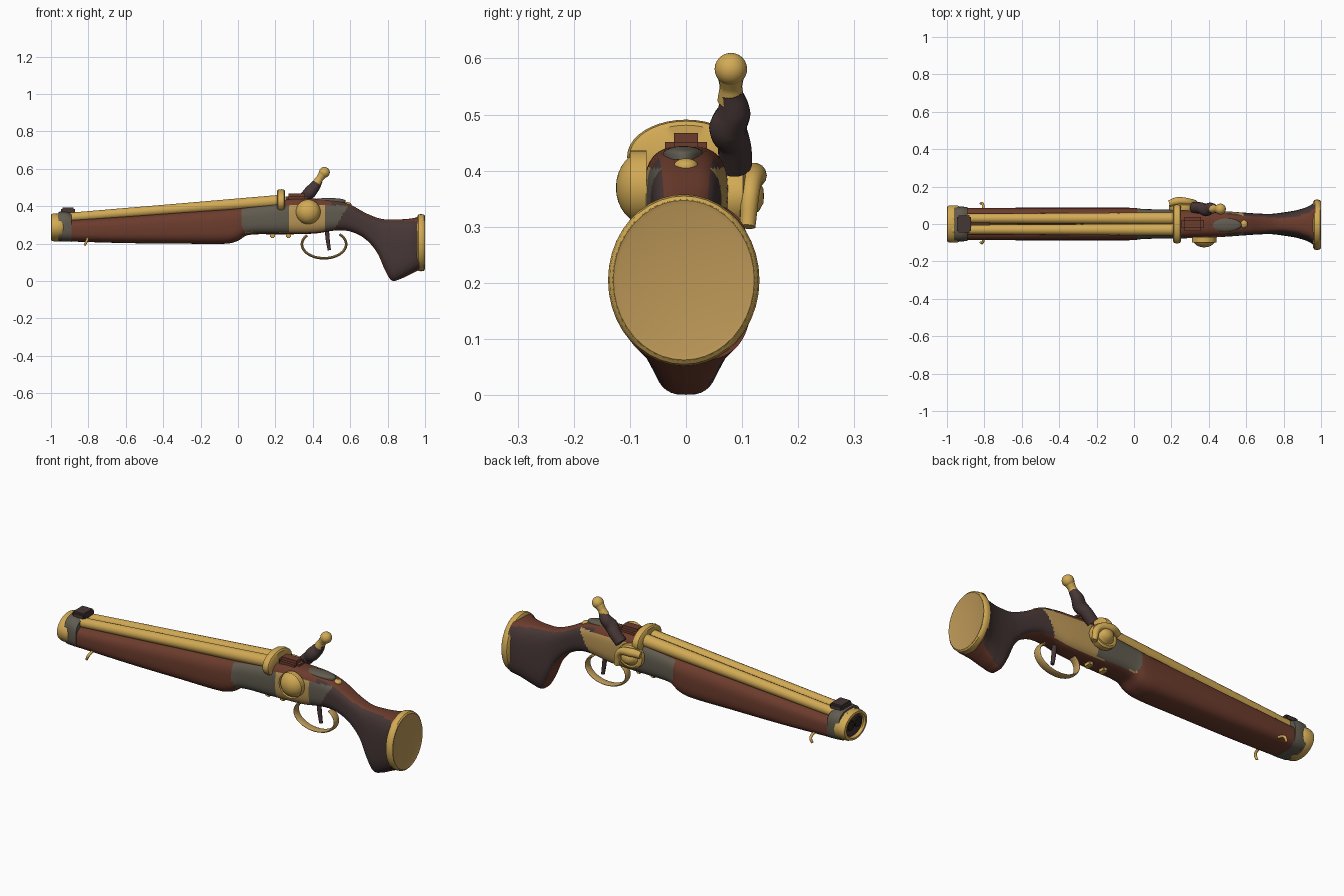
import bpy, bmesh, math
from mathutils import Vector

cube = bpy.data.objects.get("Cube")
if cube:
    bpy.data.objects.remove(cube, do_unlink=True)


def material(name, rgb):
    m = bpy.data.materials.new(name)
    m.use_nodes = True
    m.diffuse_color = (*rgb, 1)
    m.node_tree.nodes["Principled BSDF"].inputs["Base Color"].default_value = (*rgb, 1)
    return m


BRASS = material("brass", (0.64, 0.40, 0.09))
TAN = material("aged brass", (0.50, 0.31, 0.095))
WOOD = material("red brown wood", (0.15, 0.045, 0.026))
DARK = material("dark brown", (0.062, 0.038, 0.037))
STEEL = material("grey steel", (0.12, 0.107, 0.08))
BORE = material("black bore", (0.02, 0.015, 0.012))


def finish(ob, *mats, angle=40):
    for m in mats:
        ob.data.materials.append(m)
    bpy.ops.object.select_all(action='DESELECT')
    ob.select_set(True)
    bpy.context.view_layer.objects.active = ob
    bpy.ops.object.shade_smooth_by_angle(angle=math.radians(angle))
    return ob


def from_bmesh(name, bm, *mats, angle=40):
    bmesh.ops.remove_doubles(bm, verts=bm.verts, dist=1e-5)
    bmesh.ops.recalc_face_normals(bm, faces=bm.faces)
    mesh = bpy.data.meshes.new(name)
    bm.to_mesh(mesh)
    bm.free()
    ob = bpy.data.objects.new(name, mesh)
    bpy.context.collection.objects.link(ob)
    return finish(ob, *mats, angle=angle)


def skin(bm, rings, caps=True):
    n = len(rings[0])
    for a, b in zip(rings, rings[1:]):
        for i in range(n):
            j = (i + 1) % n
            bm.faces.new((a[i], a[j], b[j], b[i]))
    if caps:
        bm.faces.new(rings[0])
        bm.faces.new(rings[-1])


def loft(name, keys, mats, power=3.0, steps=150, n=48):
    """Skin rounded-box sections given as (x, bottom, top, half width)."""
    def slope(i, c):
        a, b = keys[max(i - 1, 0)], keys[min(i + 1, len(keys) - 1)]
        return (b[c] - a[c]) / (b[0] - a[0])

    def sample(x):
        i = max(k for k in range(len(keys) - 1) if keys[k][0] <= x + 1e-9)
        a, b = keys[i], keys[i + 1]
        h = b[0] - a[0]
        t = min((x - a[0]) / h, 1)
        return [a[c] * (1 + 2*t) * (1-t)**2 + b[c] * t*t * (3 - 2*t)
                + h * (slope(i, c) * t * (1-t)**2 - slope(i + 1, c) * t*t * (1-t))
                for c in (1, 2, 3)]

    bm, rings = bmesh.new(), []
    for s in range(steps + 1):
        x = keys[0][0] + (keys[-1][0] - keys[0][0]) * s / steps
        lo, hi, w = sample(x)
        ring = []
        for k in range(n):
            c, q = math.cos(math.tau * k / n), math.sin(math.tau * k / n)
            y = math.copysign(abs(c) ** (2 / power), c) * w
            z = math.copysign(abs(q) ** (2 / power), q) * (hi - lo) / 2
            ring.append(bm.verts.new((x, y, (hi + lo) / 2 + z)))
        rings.append(ring)
    skin(bm, rings)
    return from_bmesh(name, bm, *mats, angle=50)


def lathe(name, profile, mat, loc, axis, scale=(1, 1, 1), n=40):
    """Revolve (radius, height) points about an axis."""
    bm, rings = bmesh.new(), []
    for r, h in profile:
        ring = []
        for k in range(n):
            a, b = r * math.cos(math.tau * k / n), r * math.sin(math.tau * k / n)
            p = {'x': (h, a, b), 'y': (a, h, b), 'z': (a, b, h)}[axis]
            ring.append(bm.verts.new([p[i] * scale[i] + loc[i] for i in range(3)]))
        rings.append(ring)
    skin(bm, rings, caps=False)
    return from_bmesh(name, bm, mat)


def dome(r, h, steps=8):
    return [(r * math.cos(k * math.pi / 2 / steps), h * math.sin(k * math.pi / 2 / steps))
            for k in range(steps + 1)]


def tube(name, points, mat, scale_y=1, res=8):
    """Round tube through (x, y, z, radius) points."""
    cu = bpy.data.curves.new(name, 'CURVE')
    cu.dimensions, cu.bevel_depth, cu.bevel_resolution = '3D', 1, 5
    cu.use_fill_caps, cu.resolution_u = True, res
    sp = cu.splines.new('BEZIER')
    sp.bezier_points.add(len(points) - 1)
    for bp, p in zip(sp.bezier_points, points):
        bp.co, bp.radius = p[:3], p[3]
        bp.handle_left_type = bp.handle_right_type = 'AUTO'
    ob = bpy.data.objects.new(name, cu)
    bpy.context.collection.objects.link(ob)
    bpy.ops.object.select_all(action='DESELECT')
    ob.select_set(True)
    bpy.context.view_layer.objects.active = ob
    bpy.ops.object.convert(target='MESH')
    ob = bpy.context.object
    ob.scale.y = scale_y
    ob.data.materials.clear()
    return finish(ob, mat)


def box(name, loc, size, mat, bevel=0.008):
    bm = bmesh.new()
    bmesh.ops.create_cube(bm, size=1)
    for v in bm.verts:
        v.co = Vector([v.co[i] * size[i] + loc[i] for i in range(3)])
    bmesh.ops.bevel(bm, geom=bm.edges[:], offset=bevel, segments=2, affect='EDGES')
    return from_bmesh(name, bm, mat)


# One-piece wooden stock, with steel and brass side plates set by face rule
stock = loft("stock", [
    (-0.95, .213, .325, .085), (-0.6, .203, .348, .087), (-0.3, .20, .37, .087),
    (-0.06, .20, .387, .087), (0.0, .215, .393, .086), (0.05, .245, .4, .08),
    (0.2, .25, .42, .078), (0.29, .25, .442, .076), (0.42, .255, .44, .072),
    (0.52, .27, .432, .066), (0.6, .265, .408, .06), (0.68, .225, .365, .055),
    (0.745, .15, .338, .055), (0.785, .06, .33, .06), (0.82, .004, .33, .065),
    (0.87, .012, .33, .074), (0.93, .04, .335, .093), (0.97, .06, .345, .118)],
    (WOOD, STEEL, TAN, DARK), steps=220)
for f in stock.data.polygons:
    x, y, z = f.center
    side = abs(f.normal.y) > 0.55
    if side and 0.02 + max(0, 0.30 - z) * 0.5 < x < 0.51 + (z - 0.27) * 0.6 and z < 0.405:
        f.material_index = 1
        if (y > 0 and x > 0.27) or (y < 0 and 0.27 < x < 0.46) or z < 0.262:
            f.material_index = 2
    elif x > 0.5 and abs(f.normal.y) > 0.6:
        f.material_index = 3

# Twin barrels resting in the sloping fore-end
for side, y in (("left", .03), ("right", -.03)):
    tube(side + "_barrel", [(-0.97, y, .335, .025), (-0.4, y, .38, .028),
                            (0.22, y, .428, .033)], BRASS)
    lathe(side + "_bore", [(0, 0), (.026, 0), (.026, .02), (0, .02)], BORE,
          (-0.992, y, .295), 'x')

# Muzzle cap, collar and front sight
lathe("muzzle_rim", [(.72, .02), (.72, -.008), (.8, -.016), (.95, -.014), (1, 0),
                     (1, .04), (.93, .05), (.72, .05), (.72, .02)], BRASS,
      (-0.984, 0, .287), 'x', (1, .1, .075))
lathe("muzzle_face", [(0, 0), (.75, 0), (.75, .03), (0, .03)], DARK,
      (-0.985, 0, .287), 'x', (1, .1, .075))
loft("muzzle_collar", [(-0.96, .213, .37, .09), (-0.92, .211, .372, .093),
                       (-0.89, .21, .36, .09)], (STEEL,), steps=8)
box("front_sight", (-0.91, 0, .375), (.075, .09, .034), DARK)

# Sling pin with curled ends under the fore-end
tube("sling_pin", [(-0.82, -.1, .19, .006), (-0.81, -.1, .212, .007), (-0.805, -.08, .225, .007),
                   (-0.805, .08, .225, .007), (-0.81, .11, .212, .007), (-0.82, .11, .19, .006)], BRASS)

# Breech ring and rear hump
lathe("breech_ring", [(0, -.02), (.85, -.022), (.96, -.016), (1, 0), (.96, .016),
                      (.85, .022), (0, .02)], BRASS, (.23, 0, .425), 'x', (1, .105, .066))
box("rear_hump", (.315, 0, .44), (.12, .075, .055), WOOD, 0.016)

# Right side dome and left side lock boss
lathe("right_dome", [(.066, .03)] + dome(.066, .055), BRASS, (.375, -.07, .37), 'y', (1, -1, 1))
lathe("left_boss", [(.07, 0), (.074, .012), (.072, .03), (.06, .036), (.05, .034), (.04, .044),
                    (.032, .058), (.015, .066), (0, .067)], BRASS, (.26, .072, .355), 'y', (1, 1, .85))
tube("boss_lug", [(.19, .11, .385, .018), (.235, .122, .392, .022), (.31, .115, .37, .018),
                  (.33, .11, .3, .014)], BRASS)

# Top tang plate and button
lathe("tang_plate", [(.09, -.01)] + dome(.09, .014), STEEL, (.485, -.005, .43), 'z', (1, .4, 1))
lathe("tang_button", [(.022, -.01)] + dome(.022, .014), BRASS, (.585, 0, .408), 'z')

# Hammer with brass finial
tube("hammer", [(.32, .088, .41, .03), (.36, .085, .45, .03), (.385, .075, .475, .034),
                (.41, .085, .505, .03), (.435, .08, .54, .02)], DARK)
tube("hammer_neck", [(.422, .08, .525, .024), (.438, .08, .55, .02), (.46, .08, .58, .026)], BRASS)
lathe("hammer_ball", [(0, -.029)] + [(.029 * math.cos(a * math.pi / 12), .029 * math.sin(a * math.pi / 12))
                                     for a in range(-5, 7)], BRASS, (.462, .08, .581), 'z')

# Trigger guard, trigger and underside pegs
arc = [math.radians(140 + 265 * k / 16) for k in range(17)]
tube("trigger_guard", [(.46 + .118 * math.cos(a), 0, .197 + .075 * math.sin(a), .007) for a in arc],
     TAN, scale_y=3, res=4)
tube("trigger", [(.475, 0, .275, .012), (.48, 0, .22, .011), (.488, 0, .165, .009)], DARK)
for i, x in enumerate((.185, .27)):
    box("underside_peg_%d" % (i + 1), (x, 0, .245), (.026, .04, .03), BRASS, 0.005)

# Oval butt plate
lathe("butt_plate", [(0, -.03), (.9, -.03), (.98, -.022), (1, -.008), (.98, .008), (.93, .014)],
      BRASS, (.986, -.004, .205), 'x', (1, .135, .153))
lathe("butt_face", [(.94, .004), (.94, .013), (.88, .01), (0, .01)], TAN,
      (.986, -.004, .205), 'x', (1, .135, .153))
